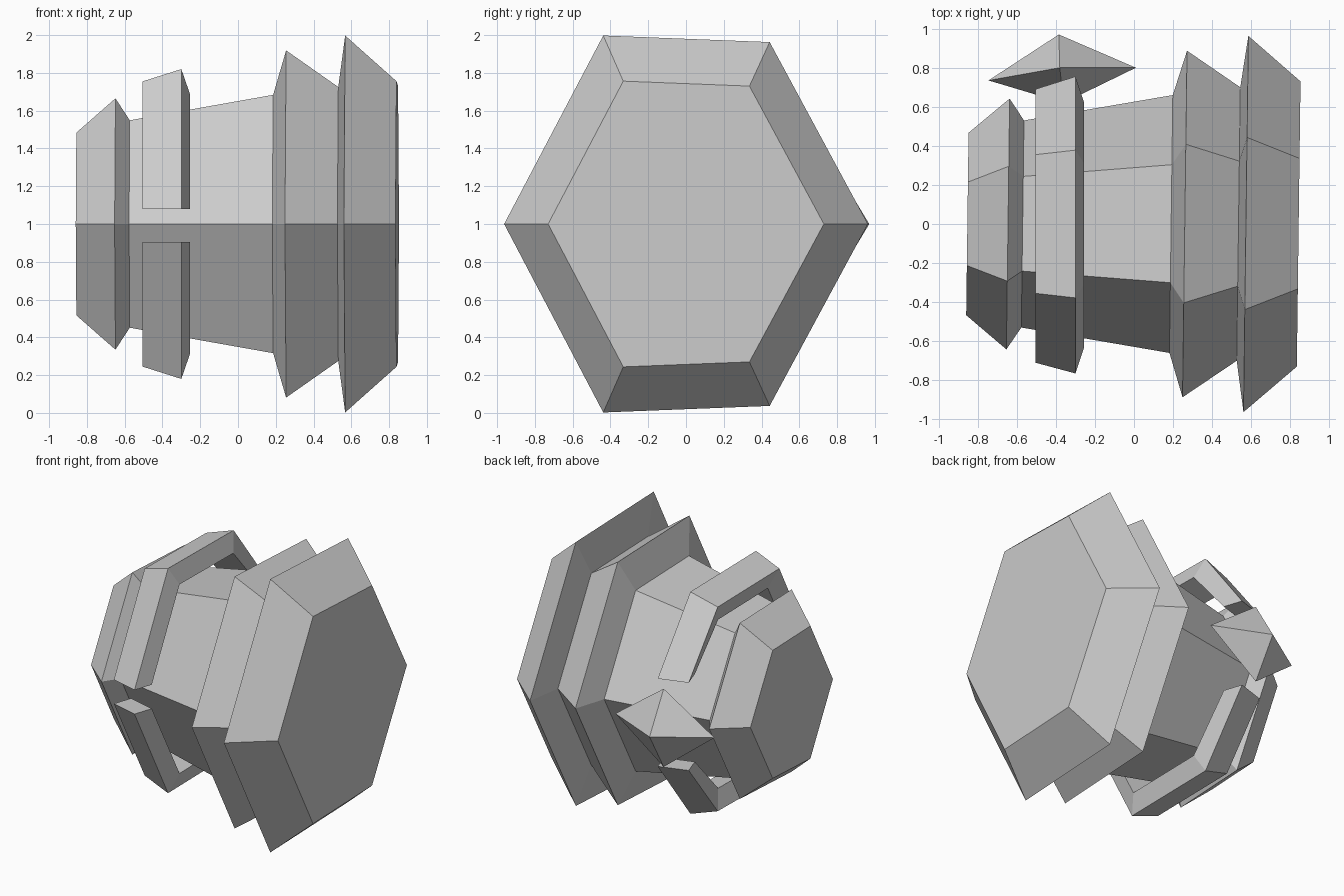
import bpy
import bmesh
from mathutils import Vector

cube = bpy.data.objects.get("Cube")
if cube:
    bpy.data.objects.remove(cube)

MID = 1.0    # height of the body axis
SKEW = 0.013  # slight yaw of the body

grey = bpy.data.materials.new("plain_grey")
grey.use_nodes = True
grey.diffuse_color = (0.6, 0.6, 0.6, 1)
grey.node_tree.nodes["Principled BSDF"].inputs["Base Color"].default_value = (0.6, 0.6, 0.6, 1)


def finish(name, bm):
    bmesh.ops.recalc_face_normals(bm, faces=bm.faces)
    mesh = bpy.data.meshes.new(name)
    bm.to_mesh(mesh)
    bm.free()
    mesh.materials.append(grey)
    obj = bpy.data.objects.new(name, mesh)
    bpy.context.collection.objects.link(obj)
    return obj


def loft(name, rings):
    """Join equal-sized point rings with quads and cap both ends."""
    bm = bmesh.new()
    loops = [[bm.verts.new(p) for p in ring] for ring in rings]
    for a, b in zip(loops, loops[1:]):
        for i in range(len(a)):
            j = (i + 1) % len(a)
            bm.faces.new((a[i], a[j], b[j], b[i]))
    bm.faces.new(loops[0])
    bm.faces.new(loops[-1])
    return finish(name, bm)


# Hexagonal body, flanged at both ends: (x, radius) along its length
HEX = [(1, 0), (0.46, 1.0), (-0.455, 1.036), (-1, 0), (-0.455, -1.036), (0.46, -1.0)]
profile = [(-0.853, 0.467), (-0.645, 0.642), (-0.57, 0.53), (0.19, 0.66),
           (0.26, 0.887), (0.535, 0.70), (0.573, 0.963), (0.843, 0.73)]
loft("hexagonal_body", [[(x + SKEW * r * y, r * y, MID + r * z) for y, z in HEX]
                        for x, r in profile])

# Bent brackets over and under the body: (x, front end y, shoulder y, shoulder z, back end y)
section = [(-0.505, 0.71, 0.355, 0.755, 0.69), (-0.30, 0.765, 0.378, 0.82, 0.755),
           (-0.255, 0.63, 0.31, 0.69, 0.62), (-0.46, 0.575, 0.287, 0.625, 0.555)]
for name, side, end in (("upper_bracket", 1, 0.08), ("lower_bracket", -1, 0.095)):
    rings = [[(x, -f, MID + side * end) for x, f, s, h, b in section],
             [(x, -s, MID + side * h) for x, f, s, h, b in section],
             [(x, s, MID + side * (h - 0.01)) for x, f, s, h, b in section],
             [(x, b, MID + side * 0.32) for x, f, s, h, b in section]]
    loft(name, rings)

# Eight-faced stud behind the body
bm = bmesh.new()
rim = [bm.verts.new((x, y, MID)) for x, y in
       [(-0.745, 0.735), (-0.36, 0.62), (0.01, 0.80), (-0.385, 0.97)]]
for dz in (0.285, -0.285):
    tip = bm.verts.new(Vector((-0.38, 0.80, MID + dz)))
    for i in range(4):
        bm.faces.new((rim[i], rim[(i + 1) % 4], tip))
finish("back_stud", bm)
